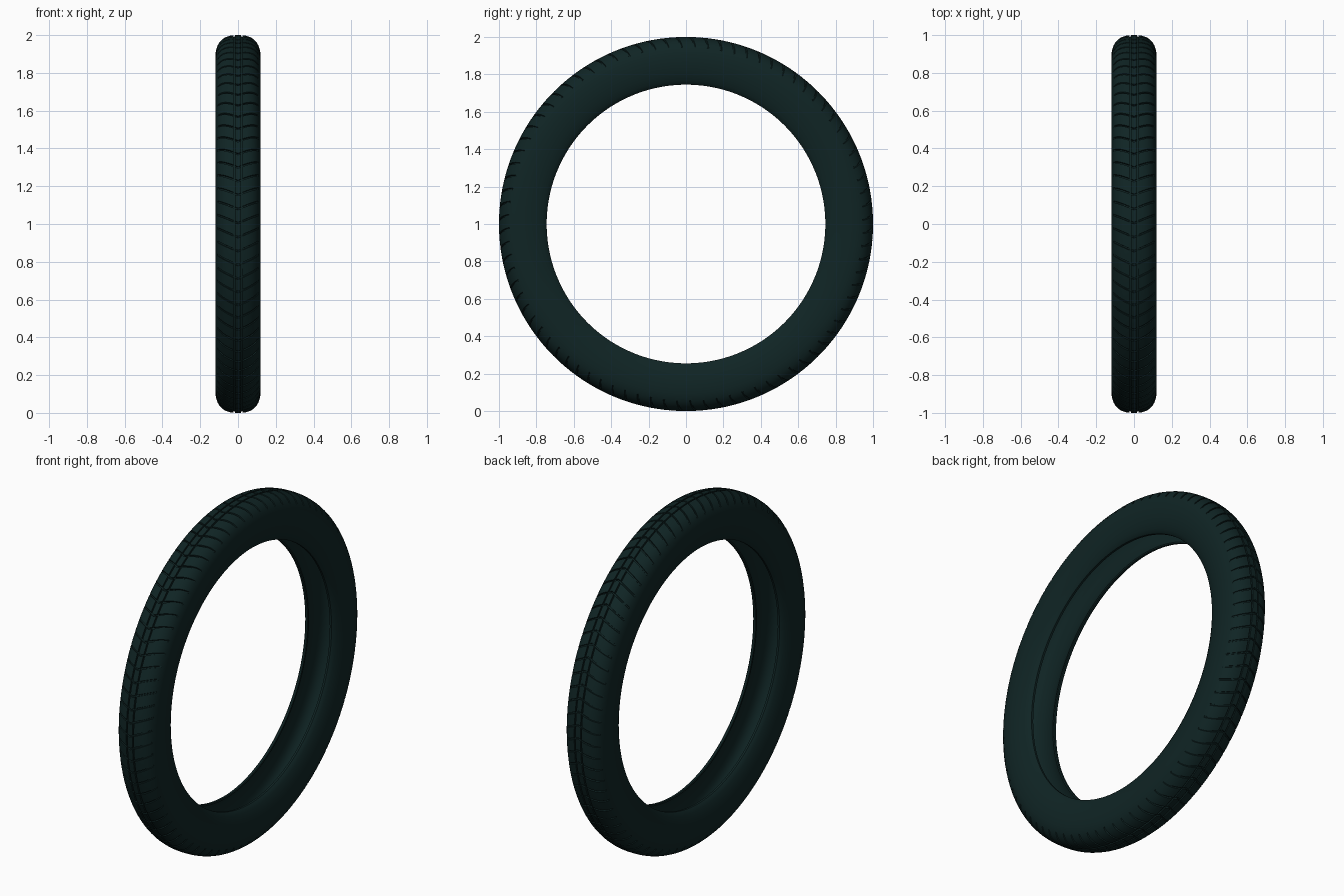
import bpy
import bmesh
from math import cos, sin, pi

if "Cube" in bpy.data.objects:
    bpy.data.objects.remove(bpy.data.objects["Cube"], do_unlink=True)

# Dark rubber
rubber = bpy.data.materials.new("dark_green_rubber")
rubber.use_nodes = True
colour = (0.005, 0.018, 0.018, 1)
rubber.diffuse_color = colour
rubber.node_tree.nodes["Principled BSDF"].inputs["Base Color"].default_value = colour

HALF_WIDTH = 0.12
PITCHES = 84          # chevron blocks round the tread
DEPTH = 0.008         # groove depth
SLANT = 0.42          # chevron lead per unit of width


def crown(x):
    """Radius of the rounded crown at a distance x from the centre line."""
    return 0.87 + 0.13 * (1 - (x / HALF_WIDTH) ** 2.6) ** (1 / 2.6)


# Half cross-section as (x, radius, is_tread), from the centre line outwards
half = [(x, crown(x), True) for x in (0, 0.016)]
half += [(x, crown(x) - DEPTH, False) for x in (0.017, 0.023)]
half += [(x, crown(x), True) for x in (0.024, 0.04, 0.055, 0.07, 0.082, 0.092, 0.101)]
half += [(x, crown(x), False) for x in (0.108, 0.114, 0.118)]
# Sidewall, bead and hollow inside
wall = [(0.12, 0.875), (0.118, 0.84), (0.111, 0.8), (0.1, 0.768), (0.09, 0.75),
        (0.084, 0.745), (0.072, 0.745), (0.07, 0.752), (0.082, 0.772),
        (0.096, 0.81), (0.103, 0.86), (0.1, 0.915), (0.08, 0.95),
        (0.045, 0.967), (0, 0.97)]
half += [(x, r, False) for x, r in wall]

# Mirror into a closed loop
loop = half + [(-x, r, t) for x, r, t in reversed(half[1:-1])]

# Each pitch: block edge, groove floor edges, block edge
step = 2 * pi / PITCHES
columns = []
for i in range(PITCHES):
    for part, sunk in ((0, 0), (0.02, 1), (0.11, 1), (0.13, 0), (0.56, 0)):
        columns.append(((i + part) * step, sunk))

# Sweep the section round the axle
bm = bmesh.new()
rings = []
for angle, sunk in columns:
    ring = []
    for x, r, tread in loop:
        if sunk and tread:
            r -= DEPTH
        a = angle + SLANT * abs(x)
        ring.append(bm.verts.new((x, -r * cos(a), 1 + r * sin(a))))
    rings.append(ring)
count = len(loop)
for i, ring in enumerate(rings):
    following = rings[(i + 1) % len(rings)]
    for j in range(count):
        k = (j + 1) % count
        bm.faces.new((ring[j], ring[k], following[k], following[j]))
bmesh.ops.recalc_face_normals(bm, faces=bm.faces)

mesh = bpy.data.meshes.new("tire")
bm.to_mesh(mesh)
bm.free()
mesh.materials.append(rubber)
tire = bpy.data.objects.new("tire", mesh)
bpy.context.collection.objects.link(tire)

# Smooth rubber with crisp groove edges
bpy.ops.object.select_all(action="DESELECT")
tire.select_set(True)
bpy.context.view_layer.objects.active = tire
bpy.ops.object.shade_smooth_by_angle(angle=0.6)
